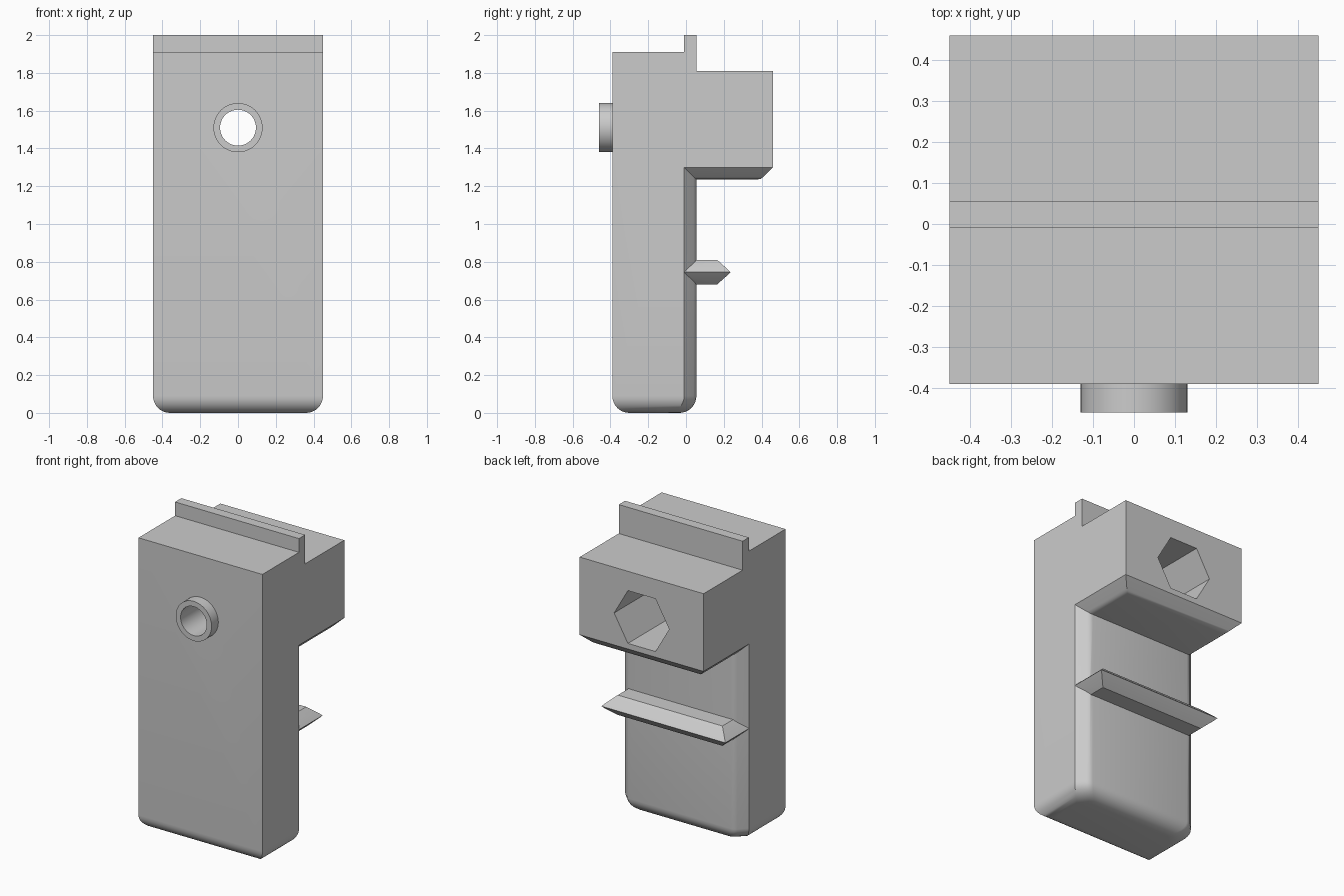
import bpy, bmesh
from math import sin, cos, pi, radians
from mathutils import Matrix

if "Cube" in bpy.data.objects:
    bpy.data.objects.remove(bpy.data.objects["Cube"], do_unlink=True)

HALF = 0.45      # half width
CENTRE = 1.51    # height of the bolt hole

grey = bpy.data.materials.new("plain grey")
grey.use_nodes = True
grey.diffuse_color = (0.6, 0.6, 0.6, 1)
grey.node_tree.nodes["Principled BSDF"].inputs["Base Color"].default_value = (0.6, 0.6, 0.6, 1)


def finish(name, bm):
    bmesh.ops.recalc_face_normals(bm, faces=bm.faces)
    mesh = bpy.data.meshes.new(name)
    bm.to_mesh(mesh)
    bm.free()
    mesh.materials.append(grey)
    obj = bpy.data.objects.new(name, mesh)
    bpy.context.collection.objects.link(obj)
    return obj


def loft(name, y0, y1, rings, corner=((0, 0),)):
    """Stack rectangular sections; corner lists (x, y) insets of the back corners."""
    bm = bmesh.new()
    layers = []
    for z, d in rings:
        right = [(HALF - d, y0 + d)] + [(HALF - d - a, y1 - d - b) for a, b in corner]
        loop = right + [(-x, y) for x, y in reversed(right)]
        layers.append([bm.verts.new((x, y, z)) for x, y in loop])
    n = len(layers[0])
    for low, high in zip(layers, layers[1:]):
        for i in range(n):
            j = (i + 1) % n
            bm.faces.new((low[i], low[j], high[j], high[i]))
    bm.faces.new(layers[0])
    bm.faces.new(layers[-1])
    return finish(name, bm)


def rod(name, radius, y0, y1, sides, turn=0):
    """Prism along y through the bolt hole centre."""
    bm = bmesh.new()
    bmesh.ops.create_cone(bm, cap_ends=True, segments=sides, radius1=radius,
                          radius2=radius, depth=y1 - y0)
    place = (Matrix.Translation((0, (y0 + y1) / 2, CENTRE))
             @ Matrix.Rotation(pi / 2, 4, 'X') @ Matrix.Rotation(turn, 4, 'Z'))
    bmesh.ops.transform(bm, matrix=place, verts=bm.verts)
    return finish(name, bm)


# Main body: rounded foot, chamfered back edges
R = 0.09
foot = [(R * (1 - cos(t)), R * (1 - sin(t))) for t in (i * pi / 16 for i in range(9))]
soft_chamfer = ((0, 0.065), (0.05, 0.015), (0.064, 0.004), (0.085, 0))
body = loft("body", -0.39, 0.055, foot + [(1.91, 0)], soft_chamfer)

# Other solid parts
block = loft("rear_block", -0.3, 0.46,
             [(1.235, 0.085), (1.239, 0.064), (1.25, 0.05), (1.30, 0), (1.81, 0)])
ridge = loft("top_ridge", -0.01, 0.055, [(1.4, 0), (2.0, 0)])
bar = loft("catch_bar", -0.2, 0.235,
           [(0.68, 0.07), (0.73, 0.014), (0.745, 0), (0.76, 0.014), (0.81, 0.07)])
boss = rod("front_boss", 0.13, -0.46, -0.3, 64)

# Cutters
bolt = rod("bolt_hole_cutter", 0.095, -0.6, 0.6, 64)
nut = rod("nut_pocket_cutter", 0.2, 0.0, 0.6, 6, pi / 2)

# Hexagon points lie left and right
for part, mode in ((block, 'UNION'), (ridge, 'UNION'), (bar, 'UNION'), (boss, 'UNION'),
                   (bolt, 'DIFFERENCE'), (nut, 'DIFFERENCE')):
    mod = body.modifiers.new(part.name, 'BOOLEAN')
    mod.operation = mode
    mod.solver = 'EXACT'
    mod.object = part

bpy.ops.object.select_all(action='DESELECT')
body.select_set(True)
bpy.context.view_layer.objects.active = body
for mod in list(body.modifiers):
    bpy.ops.object.modifier_apply(modifier=mod.name)
for part in (block, ridge, bar, boss, bolt, nut):
    bpy.data.objects.remove(part, do_unlink=True)
body.name = "clamp_body"
bpy.ops.object.shade_smooth_by_angle(angle=radians(30))
